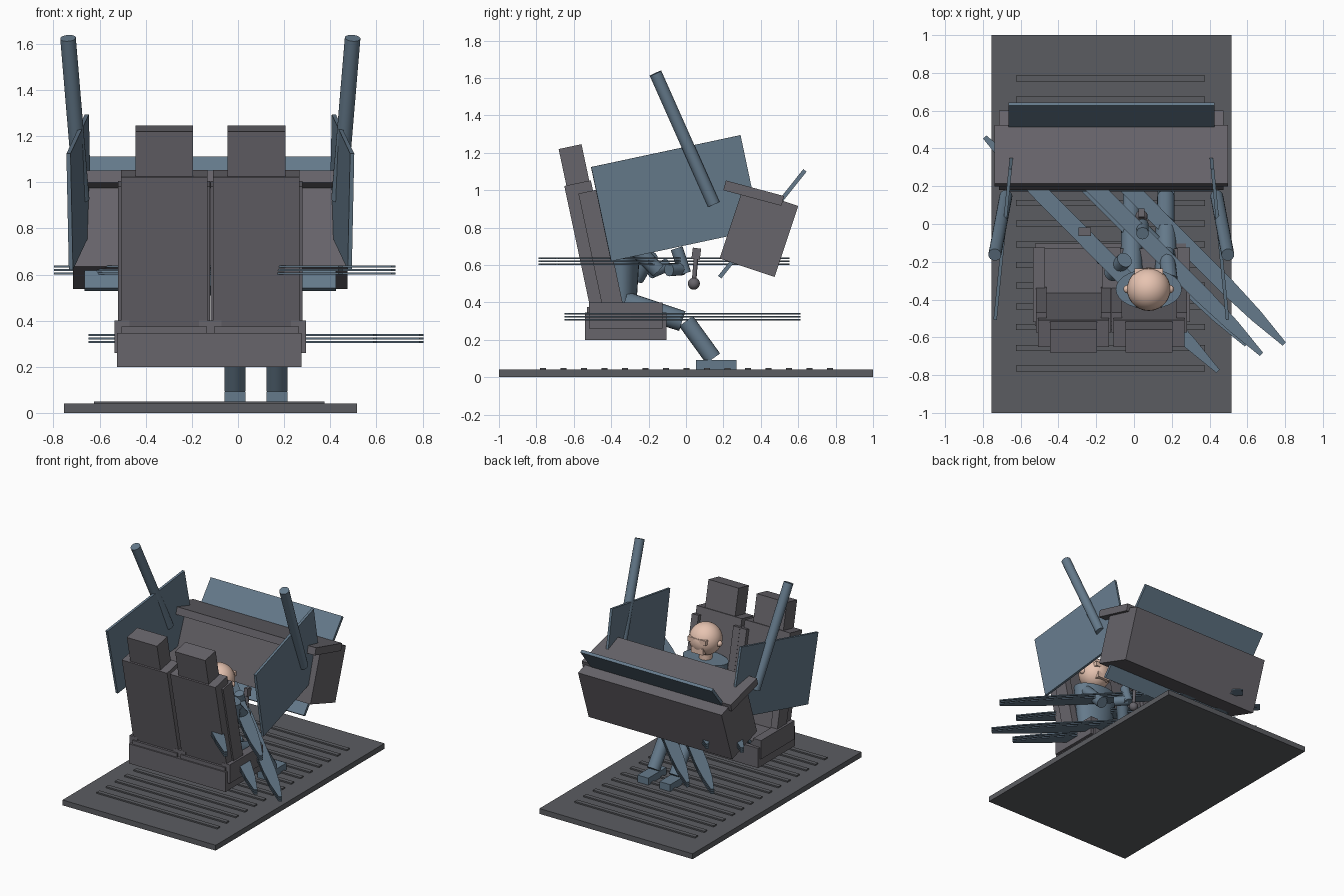
import bpy, bmesh, math
from mathutils import Vector, Matrix

if "Cube" in bpy.data.objects:
    bpy.data.objects.remove(bpy.data.objects["Cube"])


def material(name, rgb):
    m = bpy.data.materials.new(name)
    m.diffuse_color = (*rgb, 1)
    m.use_nodes = True
    m.node_tree.nodes["Principled BSDF"].inputs["Base Color"].default_value = m.diffuse_color
    return m


GREY = material("trim grey", (0.135, 0.128, 0.145))
FLOOR = material("floor grey", (0.105, 0.108, 0.12))
BLUE = material("slate blue", (0.13, 0.195, 0.26))
SKIN = material("skin", (0.80, 0.55, 0.44))
CX = -0.12  # symmetry plane of the cabin


def finish(ob, name, mat, smooth=False):
    ob.name = name
    ob.data.materials.append(mat)
    if smooth:
        bpy.ops.object.shade_smooth_by_angle()
    return ob


def box(name, loc, size, mat, rx=0, rz=0):
    bpy.ops.mesh.primitive_cube_add(size=1, location=loc)
    ob = bpy.context.object
    ob.scale = size
    ob.rotation_euler = (math.radians(rx), 0, math.radians(rz))
    return finish(ob, name, mat)


def rod(name, a, b, r, mat, r2=None, sides=20):
    a, b = Vector(a), Vector(b)
    d = b - a
    bpy.ops.mesh.primitive_cone_add(vertices=sides, radius1=r, radius2=r if r2 is None else r2,
                                    depth=d.length, location=(a + b) / 2)
    ob = bpy.context.object
    ob.rotation_euler = d.to_track_quat('Z', 'Y').to_euler()
    return finish(ob, name, mat, True)


def ball(name, loc, r, mat):
    bpy.ops.mesh.primitive_uv_sphere_add(segments=28, ring_count=16, radius=r, location=loc)
    return finish(bpy.context.object, name, mat, True)


# Floor with cross ribs
box("floor", (CX, 0, 0.02), (1.27, 2, 0.04), FLOOR)
for i in range(15):
    box("floor_rib", (-0.125, -0.765 + i * 0.1096, 0.044), (1.0, 0.032, 0.012), FLOOR)

# Shared seat base and two seats
box("seat_base", (-0.125, -0.322, 0.273), (0.80, 0.436, 0.147), GREY)
for cx in (-0.32, 0.08):
    box("seat_cushion", (cx, -0.33, 0.34), (0.37, 0.40, 0.07), GREY)
    box("seat_back", (cx, -0.508, 0.70), (0.375, 0.145, 0.69), GREY, rx=12)
    box("headrest", (cx, -0.598, 1.13), (0.25, 0.125, 0.21), GREY, rx=12)
    for s in (-1, 1):
        box("cushion_bolster", (cx + s * 0.183, -0.322, 0.33), (0.065, 0.395, 0.14), GREY)
        box("back_bolster", (cx + s * 0.172, -0.455, 0.68), (0.055, 0.11, 0.64), GREY, rx=12)

# Instrument panel, coaming and sloping windscreen
box("instrument_panel", (CX, 0.39, 0.775), (1.19, 0.31, 0.40), GREY, rx=-18.5)
box("coaming", (CX, 0.362, 0.984), (1.235, 0.322, 0.054), GREY, rx=-15)
box("windscreen", (CX, 0.408, 0.82), (1.09, 0.73, 0.022), BLUE, rx=51.4)

# Side windows and pillars on both sides
for s in (-1, 1):
    box("side_window", (CX + s * 0.57, -0.055, 0.957), (0.018, 0.82, 0.515), BLUE, rx=12, rz=s * 5.7)
    rod("pillar", (CX + s * 0.558, 0.148, 0.925), (CX + s * 0.617, -0.163, 1.625), 0.034, BLUE)


# Long tapered blades, each a stack of thin plates
def blade(name, start, end, z):
    a, b = Vector((*start, 0)), Vector((*end, 0))
    d = b - a
    n = Vector((-d.y, d.x, 0)).normalized()
    half = [(0, 0.012), (0.12, 0.034), (0.25, 0.044), (0.75, 0.044), (0.88, 0.034), (1, 0.012)]
    outline = [a + d * t + n * w for t, w in half] + [a + d * t - n * w for t, w in reversed(half)]
    bm = bmesh.new()
    for k in range(3):
        base = Vector((0, 0, z + (k - 1) * 0.015 - 0.004))
        f = bm.faces.new([bm.verts.new(p + base) for p in outline])
        r = bmesh.ops.extrude_face_region(bm, geom=[f])
        bmesh.ops.translate(bm, vec=(0, 0, 0.008),
                            verts=[v for v in r["geom"] if isinstance(v, bmesh.types.BMVert)])
    bmesh.ops.recalc_face_normals(bm, faces=bm.faces)
    me = bpy.data.meshes.new(name)
    bm.to_mesh(me)
    bm.free()
    ob = bpy.data.objects.new(name, me)
    bpy.context.collection.objects.link(ob)
    finish(ob, name, BLUE)


blade("upper_blade_left", (-0.79, 0.46), (0.445, -0.78), 0.620)
blade("upper_blade_right", (-0.56, 0.545), (0.675, -0.69), 0.620)
blade("lower_blade_left", (-0.64, 0.60), (0.595, -0.64), 0.323)
blade("lower_blade_right", (-0.44, 0.605), (0.795, -0.635), 0.323)

# Seated figure: torso, neck and head with a raised brow band
HX, HY, HZ = 0.078, -0.345, 0.92
torso = rod("torso", (HX, -0.345, 0.40), (HX, -0.345, 0.775), 0.135, BLUE, 0.175, 28)
torso.scale.y = 0.6
rod("neck", (HX, -0.345, 0.76), (HX, -0.345, 0.85), 0.045, SKIN)
ball("head", (HX, HY, HZ), 0.115, SKIN)
box("brow_band", (HX, HY + 0.085, HZ + 0.02), (0.15, 0.05, 0.035), SKIN)
box("jaw", (HX, HY + 0.07, HZ - 0.055), (0.10, 0.07, 0.045), SKIN)
for s in (-1, 1):
    ball("ear", (HX + s * 0.112, HY, HZ - 0.01), 0.022, SKIN)

# Legs and feet
for s in (-1, 1):
    lx = HX + s * 0.091
    rod("thigh", (lx, -0.33, 0.40), (lx, -0.02, 0.30), 0.06, BLUE, 0.055)
    rod("shin", (lx, 0.0, 0.30), (lx, 0.145, 0.10), 0.046, BLUE)
    box("foot", (lx, 0.162, 0.065), (0.09, 0.215, 0.055), BLUE)

# Arms: upper arm, forearm and hand
for shoulder, elbow, wrist in (((-0.05, -0.19, 0.66), (-0.12, -0.265, 0.53), (-0.215, -0.10, 0.60)),
                               ((0.19, -0.30, 0.72), (0.17, -0.15, 0.57), (0.04, -0.02, 0.58))):
    rod("upper_arm", shoulder, elbow, 0.042, BLUE)
    e, w = Vector(elbow), Vector(wrist)
    rod("forearm", e.lerp(w, 0.45), w, 0.035, BLUE)
rod("forearm_grip", (0.045, -0.05, 0.69), (0.045, -0.005, 0.555), 0.033, BLUE)

# Control stick with ball foot, and a throttle lever
ball("stick_ball", (0.04, 0.042, 0.50), 0.032, GREY)
rod("stick_shaft", (0.04, 0.042, 0.50), (0.04, 0.055, 0.66), 0.012, GREY)
box("stick_grip", (0.04, 0.055, 0.66), (0.03, 0.045, 0.06), GREY, rx=-8)
box("throttle_handle", (-0.26, -0.04, 0.66), (0.065, 0.045, 0.03), GREY)
rod("throttle_lever", (-0.26, -0.04, 0.66), (-0.26, -0.06, 0.55), 0.01, GREY)
